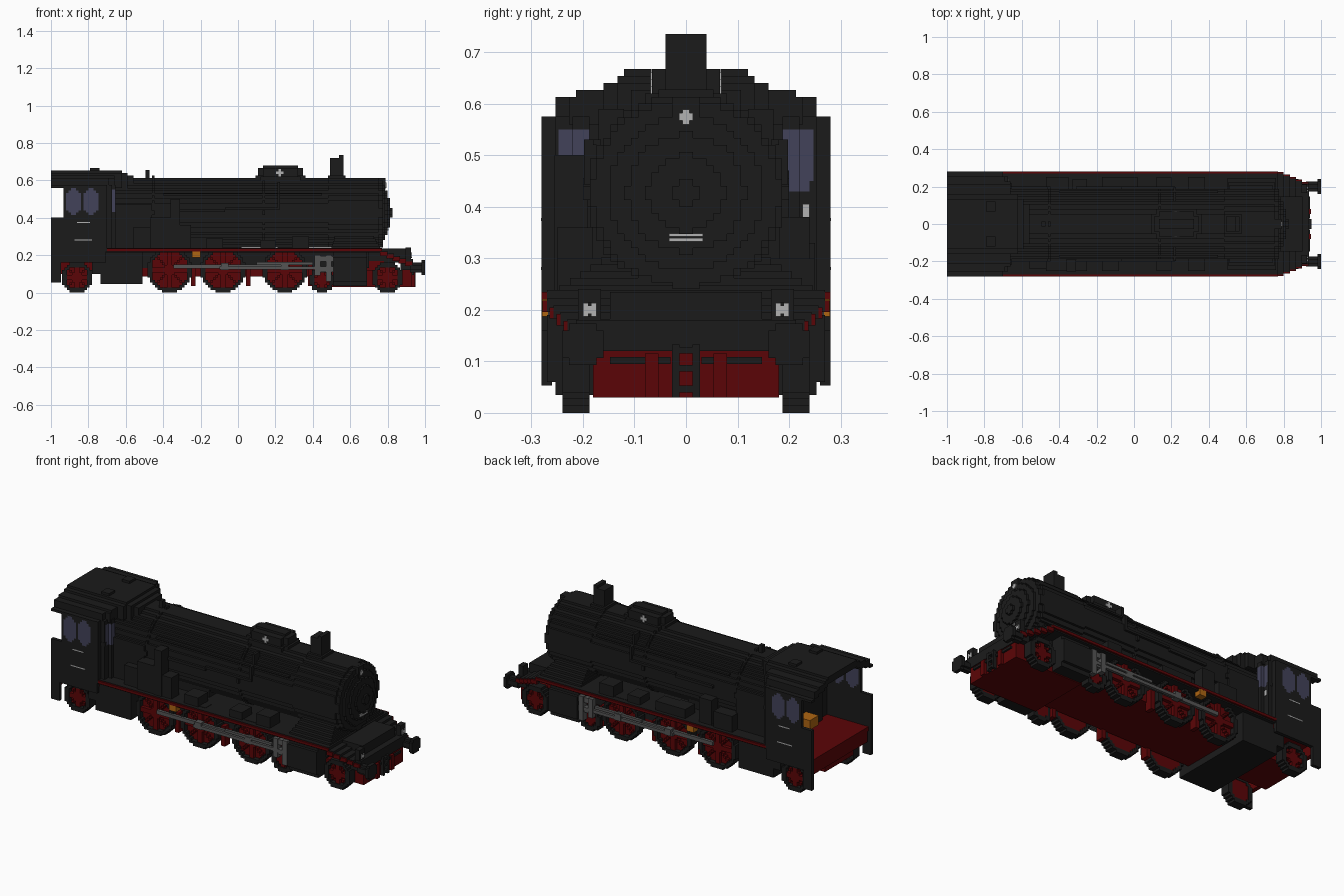
import bpy, bmesh, math

U = 2 / 150  # size of one block

cube = bpy.data.objects.get("Cube")
if cube:
    bpy.data.objects.remove(cube)


def material(name, rgb):
    m = bpy.data.materials.new(name)
    m.use_nodes = True
    m.diffuse_color = (*rgb, 1)
    bsdf = next(n for n in m.node_tree.nodes if n.type == 'BSDF_PRINCIPLED')
    bsdf.inputs["Base Color"].default_value = (*rgb, 1)
    bsdf.inputs["Roughness"].default_value = 0.8
    return m


BLACK = material("black", (0.011, 0.011, 0.011))
RED = material("dark red", (0.105, 0.0015, 0.002))
STEEL = material("steel grey", (0.09, 0.09, 0.09))
LIGHT = material("light grey", (0.45, 0.45, 0.45))
GLASS = material("blue glass", (0.055, 0.055, 0.1))
BRASS = material("brass", (0.42, 0.13, 0.006))


def boxes(name, mat, items):
    """One object from boxes given as (x0, x1, y0, y1, z0, z1)."""
    bm = bmesh.new()
    for b in items:
        vs = bmesh.ops.create_cube(bm, size=1)["verts"]
        for v in vs:
            v.co = [(b[2 * i] + b[2 * i + 1]) / 2 + v.co[i] * (b[2 * i + 1] - b[2 * i])
                    for i in range(3)]
    me = bpy.data.meshes.new(name)
    bm.to_mesh(me)
    bm.free()
    me.materials.append(mat)
    ob = bpy.data.objects.new(name, me)
    bpy.context.collection.objects.link(ob)


def pair(name, mat, items):
    """Boxes on the +y side, repeated on the -y side."""
    boxes(name, mat, [b for x0, x1, y0, y1, z0, z1 in items for b in
                      ((x0, x1, y0, y1, z0, z1), (x0, x1, -y1, -y0, z0, z1))])


def stepped(axis, test, a0, a1, b0, b1, d0, d1):
    """Blocky 2D shape, rows of runs, extruded along an axis from d0 to d1."""
    out = []
    na, nb = round((a1 - a0) / U), round((b1 - b0) / U)
    for j in range(nb):
        start = None
        lo, hi = b0 + j * U, b0 + (j + 1) * U
        for i in range(na + 1):
            inside = i < na and test(a0 + (i + .5) * U, (lo + hi) / 2)
            if inside and start is None:
                start = a0 + i * U
            elif not inside and start is not None:
                end = a0 + i * U
                out.append({'x': (d0, d1, start, end, lo, hi),
                            'y': (start, end, d0, d1, lo, hi)}[axis])
                start = None
    return out


def disc(axis, ca, cb, r, d0, d1, inner=0):
    n = math.ceil(r / U - .01) * U
    return stepped(axis, lambda a, b: inner <= math.hypot(a - ca, b - cb) <= r,
                   ca - n, ca + n, cb - n, cb + n, d0, d1)


# Boiler, firebox and smokebox
CZ = 32 * U
boxes("boiler", BLACK, disc('x', 0, CZ, .187, -.70, .74))
boxes("boiler_bands", BLACK, [b for x in (-.46, .13) for b in disc('x', 0, CZ, .194, x, x + U, .15)])
boxes("firebox", BLACK, [(-.70, -.46, -.20, .20, .235, .47), (-.66, -.1, -.12, .12, .2, .3)])
boxes("smokebox", BLACK, disc('x', 0, CZ, .19, .48, .75) + disc('x', 0, CZ, .182, .75, .775))
boxes("smokebox_door", BLACK, [b for r, x in ((.15, .787), (.115, .8), (.075, .812), (.023, .825))
                               for b in disc('x', 0, CZ, r, .77, x)])
pair("smokebox_saddle", BLACK, [(.50 + i * .004, .76 - i * .008, 0, .245 - i * .02,
                                 .235 + i * U, .235 + (i + 1) * U) for i in range(6)])
boxes("number_plate", LIGHT, [(.78, .804, -.033, .033, .333, .339), (.78, .804, -.033, .033, .342, .348)])

# Chimney, dome and roof fittings
boxes("chimney", BLACK, [(.493, .563, -.04, .04, .6, .72), (.54, .563, -.04, .04, .72, .735),
                         (.48, .575, -.053, .053, .6, .627)])
boxes("dome", BLACK, [(.093, .36, -.053, .053, .59, .627), (.12, .333, -.08, .08, .59, .62),
                      (.107, .347, -.04, .04, .62, .667), (.133, .32, -.066, .066, .61, .667),
                      (.133, .32, -.027, .027, .667, .68)])
pair("dome_lamps", LIGHT, [(.217, .231, .06, .069, .62, .66), (.204, .244, .06, .069, .633, .647)])
boxes("whistle", BLACK, [(-.495, -.473, -.013, .013, .6, .655)])
boxes("top_lamp_box", BLACK, [(.73, .788, -.027, .027, .55, .613)])
boxes("top_lamp", LIGHT, [(.77, .793, -.0133, .0133, .567, .582), (.77, .793, -.0067, .0067, .56, .589)])


# Cab sides with rounded windows
def in_window(x, z):
    return any((abs(x - c) / .04) ** 2.5 + (abs(z - .4867) / .07) ** 2.5 < 1 for c in (-.88, -.7867))


def in_side(x, z):
    return (x > -.93 or z < .4) and (z > .16 or x < -.945)


for name, mat, test in (("cab_side", BLACK, lambda x, z: in_side(x, z) and not in_window(x, z)),
                        ("cab_window", GLASS, in_window)):
    pair(name, mat, stepped('y', test, -1, -1 + 22 * U, 4 * U, 43 * U, .26, .28))
pair("cab_handles", LIGHT, [(-.86, -.79, .28, .2815, .372, .378), (-.875, -.78, .28, .2815, .277, .283)])
boxes("cab_front_handle", LIGHT, [(-.70, -.672, .226, .24, .375, .405)])

# Cab front, stepping forward towards the boiler
front = [(.253, .28, -.70), (.22, .253, -.675), (.187, .22, -.655)]
pair("cab_front", BLACK, [(-.72, x, y0, y1, .22, .43) for y0, y1, x in front]
     + [(-.72, x, y0, y1, .55, .575) for y0, y1, x in front] + [(-.72, -.70, .253, .28, .43, .55)]
     + [(-.72, -.674, .24, .254, .43, .45), (-.72, -.654, .186, .2, .43, .45)])
pair("cab_front_window", GLASS, [(-.72, x, y0, min(y1, .247), .43, .55) for y0, y1, x in front[1:]])
pair("cab_front_post", BLACK, [(-.72, -.675, .247, .253, .43, .55)])
boxes("cab_backhead", BLACK, [(-.74, -.69, -.19, .19, .2, .6)])
boxes("fire_door", BRASS, [(-.82, -.738, -.04, .04, .265, .32)])
boxes("cab_floor", RED, [(-.985, -.71, -.26, .26, .19, .215)])


# Arched cab roof
def roof_half(z):
    for top, half in ((.575, .28), (.613, .253), (.627, .213), (.64, .16), (.654, .133)):
        if z < top:
            return half
    return 0


boxes("cab_roof", BLACK, stepped('x', lambda y, z: roof_half(z + .04) <= abs(y) <= roof_half(z)
                                 or (z > .61 and abs(y) <= roof_half(z)),
                                 -21 * U, 21 * U, 42 * U, 49 * U, -1, -.71))
boxes("cab_roof_front", BLACK, [b for x0, x1, half, top in
                                ((-.71, -.69, .253, 49), (-.69, -.66, .227, 49), (-.66, -.62, .16, 49),
                                 (-.62, -.59, .133, 48), (-.59, -.56, .107, 47))
                                for b in stepped('x', lambda y, z: abs(y) <= min(half, roof_half(z)),
                                                 -21 * U, 21 * U, 42 * U, top * U, x0, x1)])
pair("roof_hatches", BLACK, [(-.79, -.74, .067, .12, .64, .667)])

# Running board with red edge, dropping and narrowing at the nose
boxes("running_board", BLACK, [(-.72, .77, -.27, .27, .213, .238)])
pair("running_board_edge", RED, [(-.72, .77, .268, .28, .22, .235)])
nose = [(.76 + i * .033, .80 + i * .033, .27 - i * .0133, .222 - i * .0133) for i in range(5)]
boxes("nose_deck", BLACK, [(x0, x1, -h, h, z - .025, z) for x0, x1, h, z in nose]
      + [(.74, .90, -.147, .147, .16, .235)])
pair("nose_edge", RED, [(x0, x1, h - .01, h + .008, z - .026, z - .004) for x0, x1, h, z in nose])

# Boxes, pump and pipes beside the boiler
boxes("air_pump", BLACK, [(-.36, -.31, -.255, -.19, .235, .5), (-.47, -.36, -.25, -.18, .235, .4),
                          (-.56, -.47, -.24, -.18, .235, .35), (-.31, -.25, -.25, -.18, .235, .36)])
boxes("left_side_boxes", BLACK, [(-.47, -.35, .18, .25, .235, .33), (-.33, -.25, .18, .24, .235, .38),
                                 (-.1, .02, .17, .25, .235, .29)])
pair("step_boxes", BLACK, [(.12, .2, .16, .25, .235, .28), (.29, .38, .16, .25, .235, .3),
                           (-.17, -.08, .16, .25, .235, .29)])
pair("boiler_pipes", BLACK, [(-.31, -.07, .18, .2, .43, .445), (-.07, .22, .18, .2, .443, .456),
                             (.21, .224, .17, .198, .443, .53), (.21, .224, .12, .17, .52, .59),
                             (-.4, .45, .165, .18, .52, .53)])

# Frame with red underside and dark upper sides, ash box and under-cab beam
boxes("main_frame", RED, [(-.52, .52, -.18, .18, .085, .13), (.50, .93, -.18, .18, .03, .12),
                          (.68, .78, -.15, .15, .11, .17)])
boxes("upper_frame", BLACK, [(-.52, .70, -.18, .18, .13, .214), (.68, .78, -.15, .15, .17, .214)])
boxes("ash_box", BLACK, [(-.735, -.51, -.25, .25, .047, .2), (-.78, -.51, -.25, .25, .1, .213)])
boxes("rear_frame", RED, [(-.98, -.73, -.13, .13, .1, .195), (-.985, -.96, -.25, .25, .13, .192)])
pair("brake_hangers", RED, [(x - .012, x + .012, .17, .215, .035, .15) for x in (-.24, .055, .385)])
pair("brass_boxes", BRASS, [(-.245, -.2, .24, .2795, .187, .22)])

# Wheels: dark tyre, red spokes over a recessed red disc
wheels = [("rear", -.86, .08), ("driving_back", -.365, .125), ("driving_middle", -.08, .125),
          ("driving_front", .25, .125), ("pony", .45, .07), ("leading", .80, .08)]
for name, x, r in wheels:
    r = round(r / U) * U
    rim = r - 1.6 * U

    def spoke(a, b):
        dx, dz = abs(a - x), abs(b - r)
        return math.hypot(dx, dz) < rim and (min(dx, dz) < U or abs(dx - dz) < U * .5
                                             or math.hypot(dx, dz) < 2.2 * U)
    pair(name + "_tyre", BLACK, disc('y', x, r, r + .001, .187, .24, rim))
    pair(name + "_disc", RED, disc('y', x, r, rim, .19, .215))
    pair(name + "_spokes", RED, stepped('y', spoke, x - r, x + r, 0, 2 * r, .215, .235))

# Cylinders, crossheads and rods
pair("cylinder", BLACK, [(.507, .69, .15, .253, .035, .213), (.507, .69, .15, .27, .06, .19)])
pair("crosshead", STEEL, [(.41, .44, .235, .268, .09, .2), (.47, .5, .235, .268, .06, .2),
                          (.41, .507, .235, .262, .165, .195), (.42, .507, .235, .262, .11, .14)])
pair("coupling_rod", STEEL, [(-.345, .25, .235, .252, .128, .15)])
pair("connecting_rod", STEEL, [(-.10, .47, .25, .266, .122, .14), (.1, .40, .25, .266, .148, .162)])
pair("rod_ends", STEEL, [(x - .02, x + .02, .235, .268, .12, .158) for x in (-.07, .25)])

# Buffer beam, buffers, lamps, pilot and coupling
boxes("buffer_beam", BLACK, [(.87, .935, -.213, .213, .12, .18)])
pair("buffers", BLACK, disc('x', .2, 10 * U, .027, .92, .98) + disc('x', .2, 10 * U, .047, .98, 1))
pair("lamp_boxes", BLACK, [(.895, .925, .165, .21, .17, .24)])
pair("front_lamps", LIGHT, [(.92, .929, .1733, .2, .187, .213)])
pair("front_lamp_notches", BLACK, [(.92, .931, .183, .19, z, z + .007) for z in (.186, .207)])
boxes("coupling", BLACK, [(.92, .95, -.027, -.013, .03, .133), (.92, .95, .013, .027, .03, .133)]
      + [(.92, .95, -.02, .02, z, z + .013) for z in (.04, .08, .115)])
pair("pilot_steps", RED, [(.92, .945, .053, .08, .03, .115)])
pair("pilot_bars", BLACK, [(.925, .94, .03, .147, .095, .108)])
